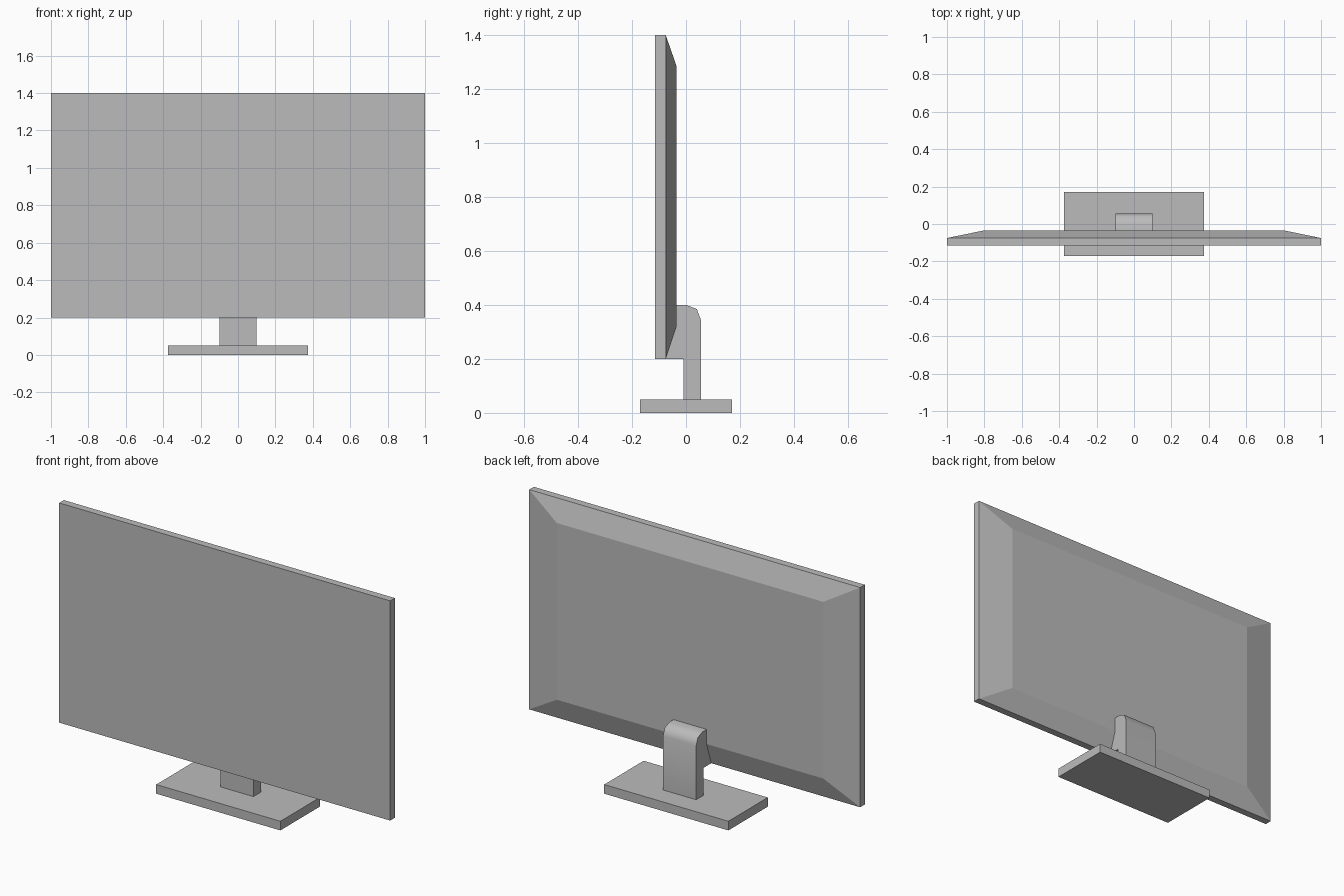
import bpy
import math

cube = bpy.data.objects.get("Cube")
if cube:
    bpy.data.objects.remove(cube, do_unlink=True)

# One plain grey for the whole model
grey = bpy.data.materials.new("plain_grey")
grey.use_nodes = True
colour = (0.5, 0.5, 0.5, 1)
grey.diffuse_color = colour
grey.node_tree.nodes["Principled BSDF"].inputs["Base Color"].default_value = colour


def loft(name, rings):
    """Skin a stack of matching closed rings and cap both ends."""
    n = len(rings[0])
    verts = [p for ring in rings for p in ring]
    faces = [list(range(n))[::-1], list(range(len(verts) - n, len(verts)))]
    for r in range(len(rings) - 1):
        for i in range(n):
            j = (i + 1) % n
            faces.append([r * n + i, r * n + j, (r + 1) * n + j, (r + 1) * n + i])
    mesh = bpy.data.meshes.new(name)
    mesh.from_pydata(verts, [], faces)
    mesh.materials.append(grey)
    obj = bpy.data.objects.new(name, mesh)
    bpy.context.collection.objects.link(obj)
    return obj


def upright(half_x, y, low, high):
    """Rectangle facing the back, at depth y."""
    return [(half_x, y, low), (-half_x, y, low), (-half_x, y, high), (half_x, y, high)]


def flat(half_x, half_y, z):
    """Horizontal rectangle at height z."""
    return [(-half_x, -half_y, z), (half_x, -half_y, z), (half_x, half_y, z), (-half_x, half_y, z)]


# Screen slab with a tapered back
loft("screen_panel", [upright(1, -0.115, 0.2, 1.4),
                      upright(1, -0.075, 0.2, 1.4),
                      upright(0.805, -0.035, 0.32, 1.285)])

# Foot plate
loft("stand_base", [flat(0.375, 0.17, 0), flat(0.375, 0.17, 0.05)])

# Neck: side profile (y, z) with a rounded top corner and an arm into the screen
profile = [(-0.01, 0.05), (0.055, 0.05), (0.055, 0.345), (0.04, 0.385),
           (0, 0.4), (-0.06, 0.4), (-0.075, 0.2), (-0.01, 0.2)]
neck = loft("stand_neck", [[(x, y, z) for y, z in profile] for x in (-0.1, 0.1)])

# Smooth only the rounded corner
bpy.ops.object.select_all(action="DESELECT")
neck.select_set(True)
bpy.context.view_layer.objects.active = neck
bpy.ops.object.shade_smooth_by_angle(angle=math.radians(60))
